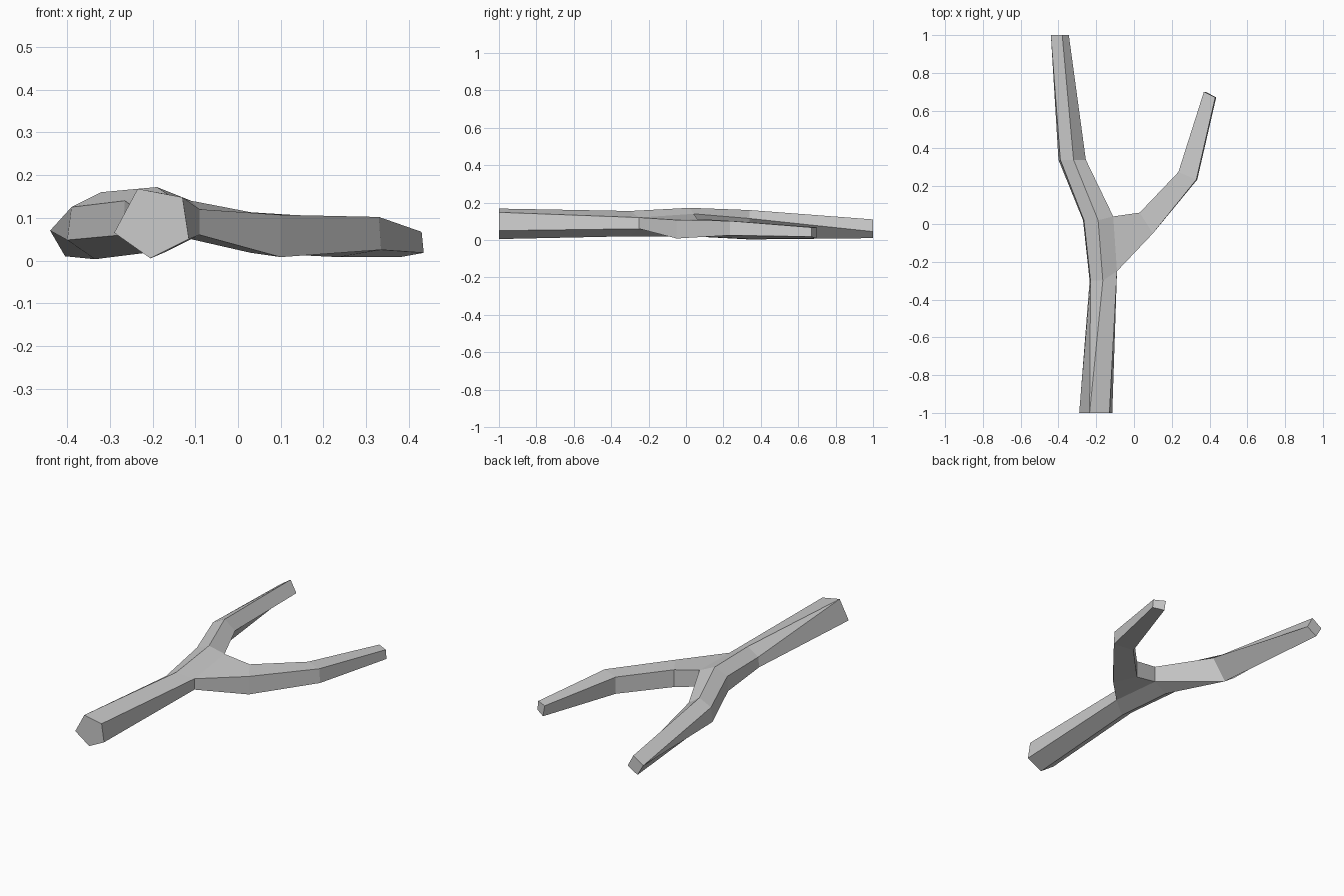
import bpy
import bmesh

cube = bpy.data.objects.get("Cube")
if cube:
    bpy.data.objects.remove(cube, do_unlink=True)

# Single flat grey
grey = bpy.data.materials.new("grey wood")
grey.use_nodes = True
COLOUR = (0.6, 0.6, 0.6, 1)
grey.diffuse_color = COLOUR
grey.node_tree.nodes["Principled BSDF"].inputs["Base Color"].default_value = COLOUR

# Trunk sections: y of the left half, y of the right half, then (x, z) for
# low left, high left, top, high right, low right, bottom.
# Repeated points merge so the section loses a side there.
TRUNK = [
    (-1, -1, [(-.29, .065), (-.235, .168), (-.235, .168), (-.13, .148), (-.115, .05), (-.205, .005)]),
    (-.3, -.25, [(-.235, .06), (-.23, .115), (-.165, .155), (-.09, .12), (-.09, .06), (-.17, .02)]),
    (.02, .04, [(-.27, .06), (-.265, .14), (-.19, .172), (-.11, .14), (-.11, .05), (-.2, .02)]),
    (.34, .34, [(-.4, .048), (-.39, .125), (-.32, .16), (-.255, .115), (-.335, .003), (-.335, .003)]),
    (1, 1, [(-.44, .07), (-.44, .07), (-.38, .11), (-.345, .045), (-.405, .01), (-.405, .01)]),
]
# Side branch sections: outer top, inner top, inner bottom, outer bottom
BRANCH = [
    [(.1, -.05, .107), (.03, .06, .113), (.03, .06, .018), (.1, -.05, .008)],
    [(.33, .235, .102), (.235, .275, .1), (.235, .275, .008), (.335, .235, .025)],
    [(.43, .67, .067), (.37, .7, .068), (.38, .7, .008), (.435, .67, .018)],
]

bm = bmesh.new()


def bridge(a, b, skip=()):
    """Join two rings of equal length with quads."""
    n = len(a)
    for i in range(n):
        if i not in skip:
            j = (i + 1) % n
            bm.faces.new((a[i], a[j], b[j], b[i]))


# Trunk, left open where the branch grows out
trunk = []
for y_left, y_right, section in TRUNK:
    trunk.append([bm.verts.new((x, y_right if i in (3, 4) else y_left, z))
                  for i, (x, z) in enumerate(section)])
for k in range(len(trunk) - 1):
    bridge(trunk[k], trunk[k + 1], skip=(3,) if k == 1 else ())
bm.faces.new(trunk[0])
bm.faces.new(trunk[-1])

# Branch, starting from the opening in the trunk
rings = [[trunk[1][3], trunk[2][3], trunk[2][4], trunk[1][4]]]
rings += [[bm.verts.new(p) for p in section] for section in BRANCH]
for a, b in zip(rings, rings[1:]):
    bridge(a, b)
bm.faces.new(rings[-1])

# Merge repeated points and face outwards
bmesh.ops.remove_doubles(bm, verts=bm.verts, dist=0.0005)
bmesh.ops.dissolve_degenerate(bm, edges=bm.edges, dist=0.0005)
bmesh.ops.recalc_face_normals(bm, faces=bm.faces)

mesh = bpy.data.meshes.new("forked_branch")
bm.to_mesh(mesh)
bm.free()
mesh.materials.append(grey)
bpy.context.collection.objects.link(bpy.data.objects.new("forked_branch", mesh))
